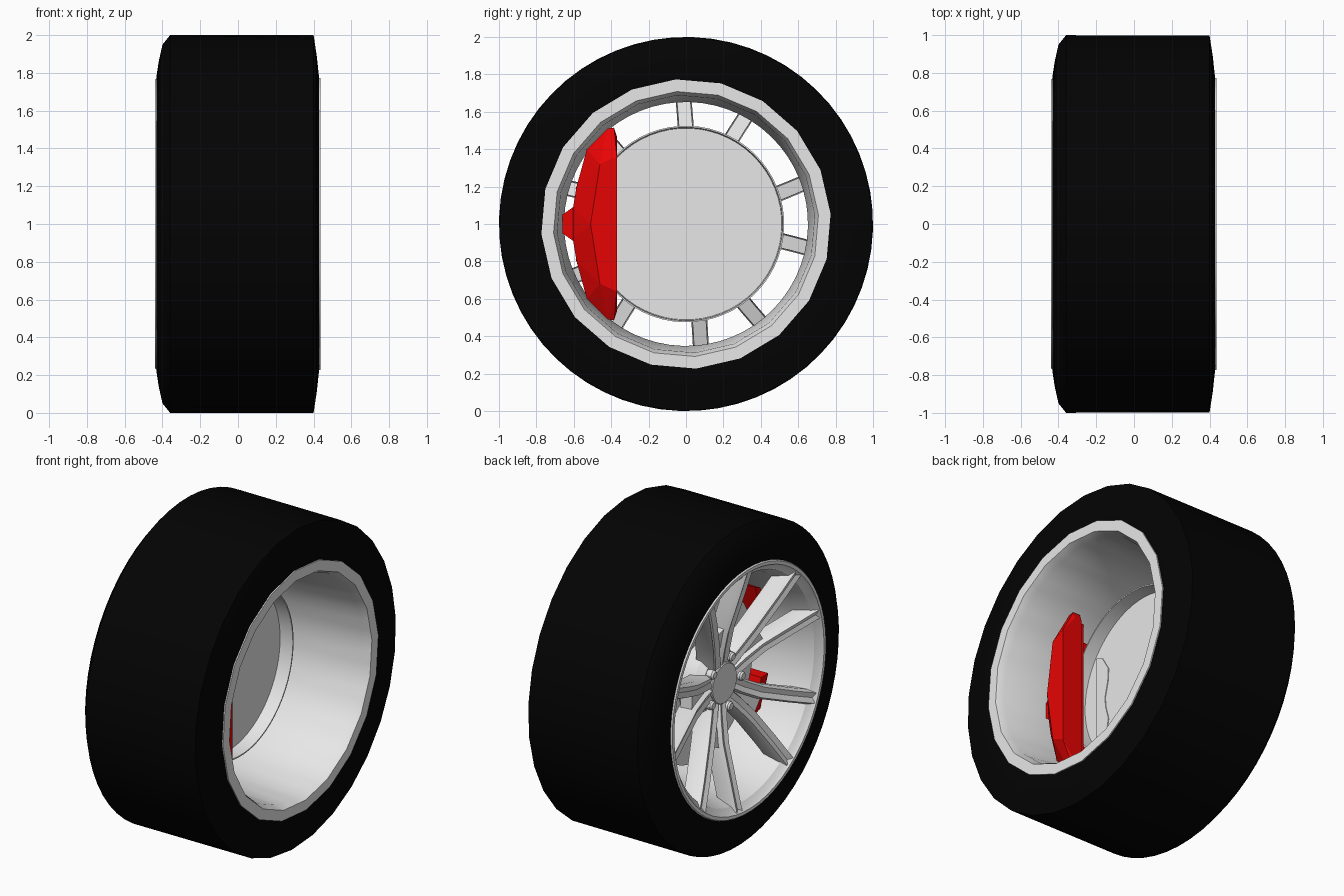
import bpy, bmesh, math
from math import cos, sin, pi, radians

if "Cube" in bpy.data.objects:
    bpy.data.objects.remove(bpy.data.objects["Cube"])

SEG, OFF = 60, radians(4)


def material(name, col):
    m = bpy.data.materials.new(name)
    m.diffuse_color = (*col, 1)
    m.use_nodes = True
    m.node_tree.nodes["Principled BSDF"].inputs["Base Color"].default_value = m.diffuse_color
    return m


BLACK = material("tyre_black", (0.001, 0.001, 0.001))
SILVER = material("alloy_silver", (0.8, 0.8, 0.8))
RED = material("brake_red", (0.8, 0.001, 0.001))


def finish(name, bm, mat, angle=30):
    bmesh.ops.recalc_face_normals(bm, faces=bm.faces)
    me = bpy.data.meshes.new(name)
    bm.to_mesh(me)
    bm.free()
    me.materials.append(mat)
    ob = bpy.data.objects.new(name, me)
    bpy.context.collection.objects.link(ob)
    if angle:
        bpy.ops.object.select_all(action='DESELECT')
        ob.select_set(True)
        bpy.context.view_layer.objects.active = ob
        bpy.ops.object.shade_smooth_by_angle(angle=radians(angle))
    return ob


def loft(bm, rings, closed=False):
    """Skin a list of point rings; cap the ends, or join last to first."""
    vs = [[bm.verts.new(p) for p in r] for r in rings]
    n = len(vs[0])
    pairs = list(zip(vs, vs[1:])) + ([(vs[-1], vs[0])] if closed else [])
    for a, b in pairs:
        for i in range(n):
            j = (i + 1) % n
            bm.faces.new((a[i], a[j], b[j], b[i]))
    if not closed:
        bm.faces.new(vs[0])
        bm.faces.new(vs[-1])


def ring(x, r, sides=0, cy=0, cz=1, seg=SEG):
    """Circle round the axle; 'sides' flattens it onto a coarser polygon."""
    pts = []
    for i in range(seg):
        t = 2 * pi * i / seg
        rr = r
        if sides:
            step = 2 * pi / sides
            rr = r * cos(step / 2) / cos((i % (seg // sides)) * 2 * pi / seg - step / 2)
        pts.append((x, cy + rr * cos(t + OFF), cz + rr * sin(t + OFF)))
    return pts


def revolve(name, profile, mat, closed=True):
    bm = bmesh.new()
    loft(bm, [ring(*p) for p in profile], closed)
    return finish(name, bm, mat)


def hull(bm, pts):
    vs = [bm.verts.new(p) for p in pts]
    res = bmesh.ops.convex_hull(bm, input=vs)
    junk = [v for v in res["geom_interior"] if isinstance(v, bmesh.types.BMVert)]
    bmesh.ops.delete(bm, geom=junk, context='VERTS')


def polar(c, x, r, l):
    """Point at radius r along direction c, shifted sideways by l."""
    return (x, r * cos(c) - l * sin(c), 1 + r * sin(c) + l * cos(c))


# Tyre: round shoulder outside, faceted edge inside
revolve("tyre", [(-0.43, 0.74), (-0.432, 0.78), (-0.42, 0.86), (-0.40, 0.95),
                 (-0.36, 1.0), (0.40, 1.0, 30), (0.417, 0.89, 30),
                 (0.43, 0.77, 20), (0.42, 0.74, 20)], BLACK)

# Rim barrel with a lip on each side
revolve("rim", [(-0.425, 0.775), (-0.44, 0.765), (-0.44, 0.745), (-0.425, 0.735),
                (-0.40, 0.705), (-0.30, 0.675), (-0.07, 0.652),
                (0.39, 0.69, 20), (0.437, 0.71, 20),
                (0.437, 0.775, 20), (0.40, 0.775, 20), (0.36, 0.73, 20),
                (-0.36, 0.73)], SILVER)

# Spokes: five forked pairs, dished towards the hub
bm = bmesh.new()
PATH = [(0.10, 0.04, -0.262), (0.20, 0.05, -0.285), (0.34, 0.075, -0.32),
        (0.55, 0.142, -0.385), (0.72, 0.20, -0.435)]
SECTION = [(0, -.032), (.012, 0), (0, .032), (.03, .045),
           (.12, .038), (.12, -.038), (.03, -.045)]
for k in range(5):
    c = OFF + k * 2 * pi / 5
    for s in (-1, 1):
        loft(bm, [[polar(c, x + dx, r, s * l + dl) for dx, dl in SECTION]
                  for r, l, x in PATH])
    # recessed web in the fork
    hull(bm, [polar(c, x + dx, r, s * l) for r, l, x in ((.08, .04, -.23), (.37, .08, -.30))
              for s in (-1, 1) for dx in (0, .08)])
finish("spokes", bm, SILVER)

# Hub and centre cap
revolve("hub", [(-0.08, 0.22), (-0.20, 0.22), (-0.245, 0.19), (-0.245, 0.10)], SILVER, False)
revolve("centre_cap", [(-0.20, 0.125), (-0.265, 0.125), (-0.27, 0.12)], SILVER, False)

# Wheel bolts between the spokes
bm = bmesh.new()
for k in range(5):
    a = OFF + (k + 0.5) * 2 * pi / 5
    _, y, z = polar(a, 0, 0.16, 0)
    loft(bm, [ring(x, r, 0, y, z, 12) for x, r in ((-.2, .028), (-.28, .028), (-.29, .02))])
finish("wheel_bolts", bm, SILVER)

# Brake disc: shallow cup, open towards the inner side
revolve("brake_disc", [(-0.10, 0.525), (0.02, 0.525), (0.02, 0.517), (-0.065, 0.512)],
        SILVER, False)

# Brake pad backing plate with a wavy edge
bm = bmesh.new()
wave = [(-.41, .29), (-.355, .27), (-.30, .18), (-.305, .10), (-.33, 0),
        (-.325, -.06), (-.30, -.15), (-.31, -.20), (-.36, -.27), (-.41, -.28)]
loft(bm, [[(x, y, 1 + z) for y, z in wave] for x in (-0.067, -0.06)])
finish("brake_pad_plate", bm, SILVER, 0)

# Caliper body on the inner side, with its mounting nub
half = [(-.37, .47), (-.385, .515), (-.42, .51), (-.53, .40), (-.585, .20), (-.605, .08)]
outline = [(y, s * z) for y, z in half for s in (-1, 1)]
face = [(y, s * z) for y, z in ((-.37, .36), (-.46, .32), (-.51, 0)) for s in (-1, 1)]
bm = bmesh.new()
hull(bm, [(x, y, 1 + z) for y, z in outline for x in (0.08, 0.13)]
     + [(0.22, y, 1 + z) for y, z in face])
hull(bm, [(x, min(y, -.42), 1 + z * .95) for y, z in outline for x in (0.025, 0.09)])
hull(bm, [(x, y, 1 + s * z) for y, z in ((-.66, .05), (-.59, .10), (-.55, .10))
          for s in (-1, 1) for x in (0.04, 0.10)])
finish("caliper_body", bm, RED, 0)

# Caliper bridges reaching over the disc edge
bm = bmesh.new()
for s in (-1, 1):
    hull(bm, [(x, y, 1 + s * z) for y, z in ((-.46, .40), (-.51, .38), (-.59, .19), (-.52, .19))
              for x in (-0.16, 0.06)])
finish("caliper_bridges", bm, RED, 0)
